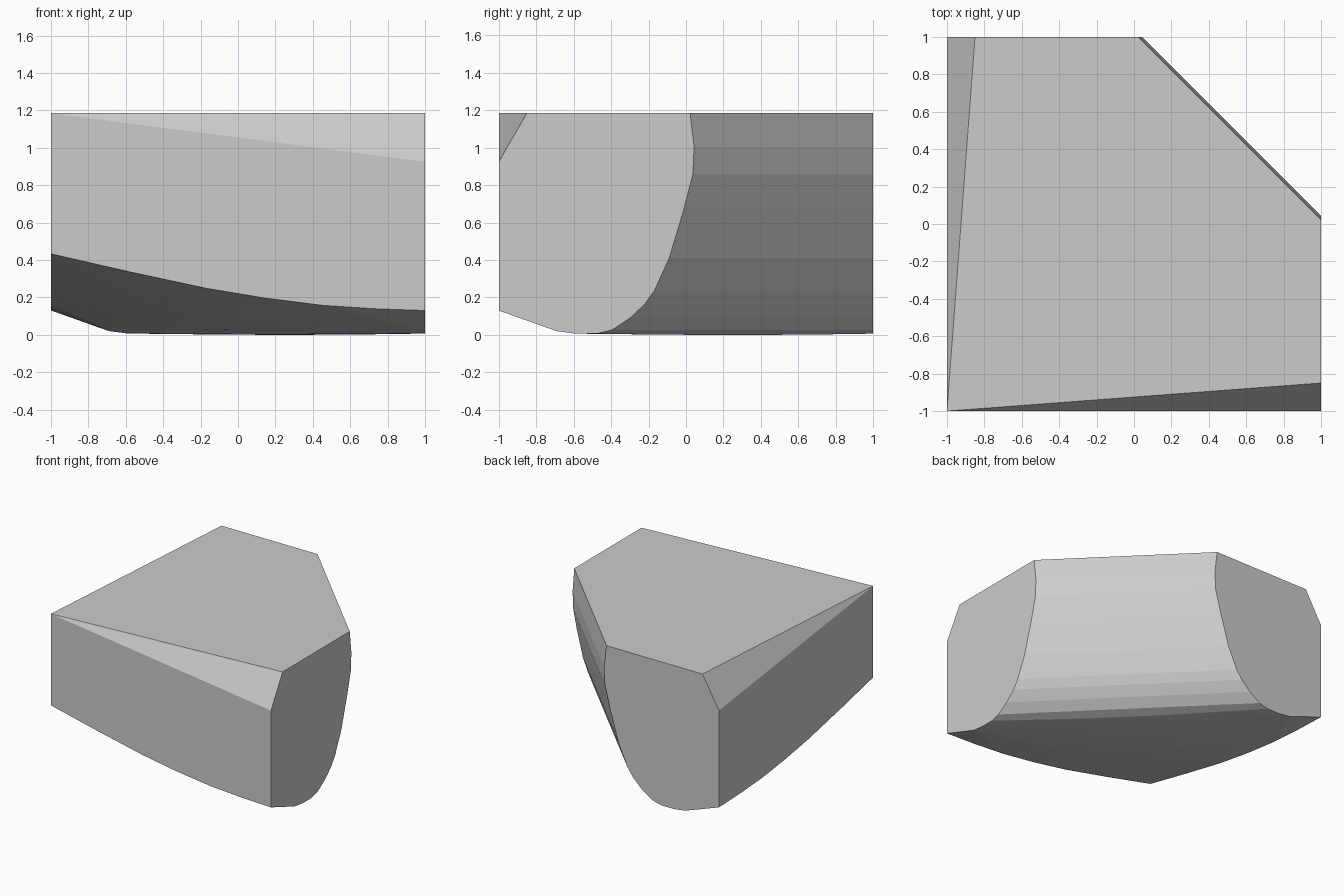
import bpy, bmesh, math

if "Cube" in bpy.data.objects:
    bpy.data.objects.remove(bpy.data.objects["Cube"])

TOP = 1.185

# outline on the x = 1 side as (y, z): chamfer, bowed front wall, rounded underside
side = [(-1, 0.925), (-0.85, TOP), (0.022, TOP), (0.043, 1.005), (0.037, 0.86),
        (-0.012, 0.67), (-0.09, 0.41), (-0.17, 0.235), (-0.22, 0.165),
        (-0.30, 0.09), (-0.395, 0.027), (-0.475, 0.007), (-0.59, 0.007),
        (-0.69, 0.02), (-1, 0.13)]

# lower edge of the y = -1 wall as (x, z)
wall = [(-0.58, 0.337), (-0.17, 0.249), (0.14, 0.197), (0.45, 0.158), (0.72, 0.14)]

# domed underside: (distance along the diagonal, half width, middle z, end z)
dome = [(-0.5, 0.5, 0.200, 0.222), (-0.2, 0.8, 0.080, 0.147),
        (0.0, 1.0, 0.025, 0.130), (0.16, 0.84, 0.002, 0.02), (0.25, 0.75, 0.0, 0.007)]

half = [(1, y, z) for y, z in side] + [(x, -1, z) for x, z in wall]
for d, w, mid, end in dome:
    for f in (0, 0.25, 0.5, 0.75):
        half.append((d + f * w, d - f * w, mid + f * f * (end - mid)))
points = set(half) | {(y, x, z) for x, y, z in half}      # mirror across the diagonal
points |= {(-1, -1, TOP), (-1, -1, 0.433)}                # back corner edge

# convex block
bm = bmesh.new()
for p in sorted(points):
    bm.verts.new(p)
bmesh.ops.convex_hull(bm, input=bm.verts[:])
loose = [v for v in bm.verts if not v.link_faces]
bmesh.ops.delete(bm, geom=loose, context='VERTS')
bmesh.ops.dissolve_limit(bm, angle_limit=math.radians(0.2),
                         verts=bm.verts[:], edges=bm.edges[:])
bmesh.ops.recalc_face_normals(bm, faces=bm.faces[:])

mesh = bpy.data.meshes.new("corner_block")
bm.to_mesh(mesh)
bm.free()
block = bpy.data.objects.new("corner_block", mesh)
bpy.context.collection.objects.link(block)
